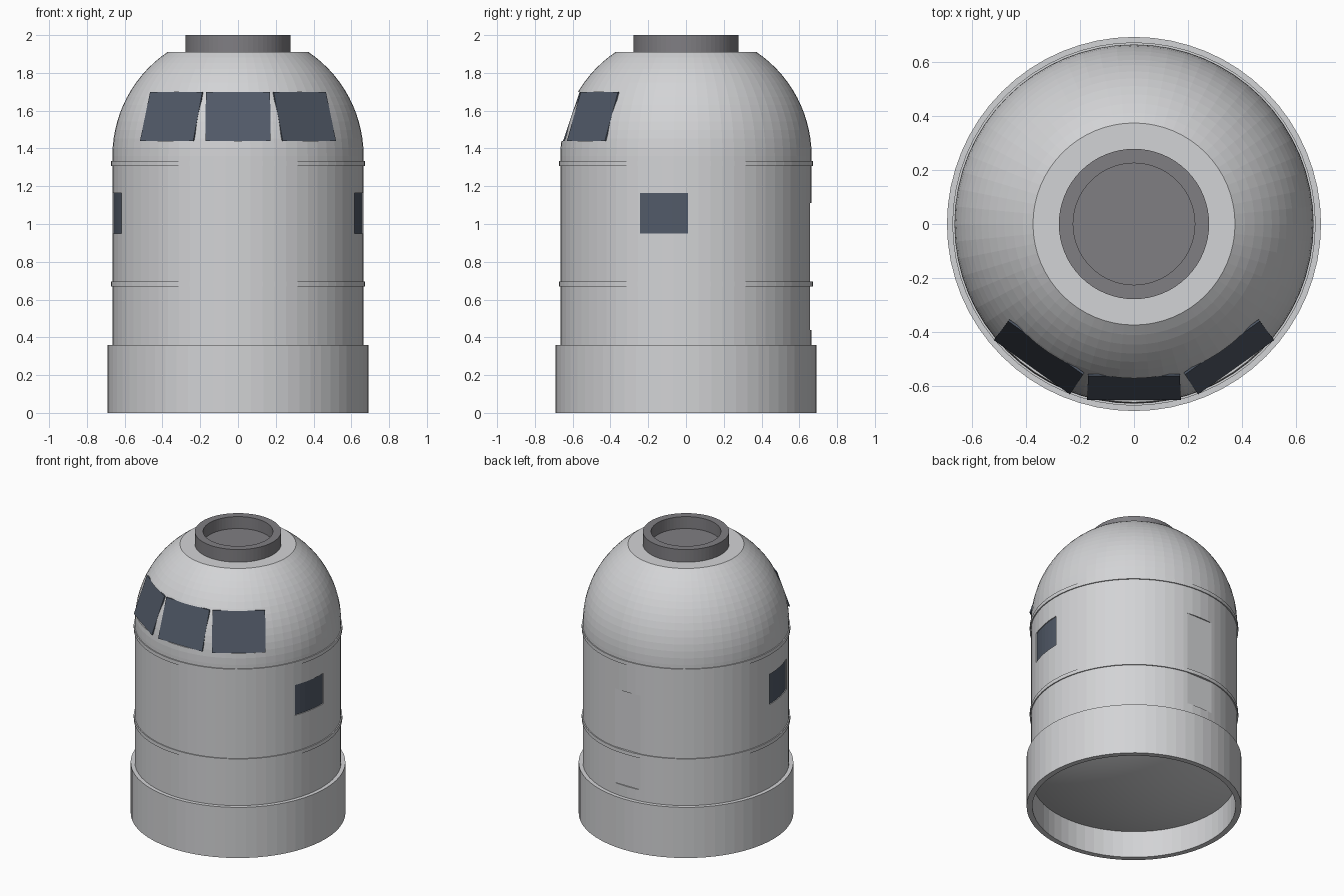
import bpy, bmesh, math
from mathutils import Matrix, Vector

if "Cube" in bpy.data.objects:
    bpy.data.objects.remove(bpy.data.objects["Cube"], do_unlink=True)

SEG = 64
R = 0.665          # hull radius
DOME_Z = 1.36      # height of the dome's centre


def material(name, rgb):
    m = bpy.data.materials.new(name)
    m.use_nodes = True
    m.diffuse_color = (*rgb, 1)
    m.node_tree.nodes["Principled BSDF"].inputs["Base Color"].default_value = (*rgb, 1)
    return m


hull_grey = material("hull grey", (0.65, 0.655, 0.67))
collar_grey = material("dark collar grey", (0.215, 0.21, 0.225))
glass = material("window slate blue", (0.083, 0.102, 0.138))


def finish(name, bm, mat):
    mesh = bpy.data.meshes.new(name)
    bm.to_mesh(mesh)
    bm.free()
    ob = bpy.data.objects.new(name, mesh)
    bpy.context.collection.objects.link(ob)
    mesh.materials.append(mat)
    return ob


def lathe(name, profile, mat):
    """Revolve (radius, z) points around the vertical axis."""
    bm = bmesh.new()
    verts = [bm.verts.new((r, 0, z)) for r, z in profile]
    edges = [bm.edges.new(pair) for pair in zip(verts, verts[1:])]
    bmesh.ops.spin(bm, geom=verts + edges, axis=(0, 0, 1), cent=(0, 0, 0),
                   angle=math.tau, steps=SEG, use_merge=True)
    bmesh.ops.remove_doubles(bm, verts=bm.verts, dist=0.0005)
    bmesh.ops.recalc_face_normals(bm, faces=bm.faces)
    return finish(name, bm, mat)


def prism(name, outline, depth, mat):
    """Extrude a flat outline by the depth vector."""
    bm = bmesh.new()
    face = bm.faces.new([bm.verts.new(p) for p in outline])
    new = bmesh.ops.extrude_face_region(bm, geom=[face])["geom"]
    bmesh.ops.translate(bm, vec=depth, verts=[v for v in new if isinstance(v, bmesh.types.BMVert)])
    bmesh.ops.recalc_face_normals(bm, faces=bm.faces)
    return finish(name, bm, mat)


def cut(target, cutter):
    mod = target.modifiers.new("cut", 'BOOLEAN')
    mod.operation = 'DIFFERENCE'
    mod.solver = 'EXACT'
    mod.object = cutter
    cutter.hide_render = True
    cutter.hide_set(True)


# Hull: straight wall and truncated dome
top_angle = math.asin((1.91 - DOME_Z) / R)
arc = [top_angle * i / 14 for i in range(15)]
dome = [(R * math.cos(a), DOME_Z + R * math.sin(a)) for a in arc]
hull = lathe("hull", [(0, 0.3), (R, 0.3)] + dome + [(0, 1.91)], hull_grey)

# Skirt: open ring around a heat shield that bulges downward
RIM, RIM_Z, DROP = 0.655, 0.19, 0.12
lathe("skirt", [(R - 0.01, 0.36), (0.692, 0.36), (0.692, 0), (RIM, 0), (RIM, 0.36)], hull_grey)
shield = [(RIM * i / 12, RIM_Z - DROP * (1 - (i / 12) ** 2)) for i in range(13)]
heat_shield = lathe("heat_shield", shield + [(RIM, 0.25), (0, 0.25)], hull_grey)
heat_shield.data.shade_smooth()
heat_shield.data.set_sharp_from_angle(angle=math.radians(30))

# Docking collar with a sunken floor
lathe("docking_collar", [(0, 1.915), (0.225, 1.915), (0.225, 2), (0.278, 2), (0.278, 1.9)], collar_grey)

# Raised bands around the wall
for name, z in (("lower_band", 0.682), ("upper_band", 1.32)):
    lathe(name, [(R - 0.015, z - 0.013), (R + 0.007, z - 0.013),
                 (R + 0.007, z + 0.013), (R - 0.015, z + 0.013)], hull_grey)

# Flat front windows, each set in a recess cut from the dome
corners = [(-0.173, -0.65, 1.44), (0.173, -0.65, 1.44), (0.17, -0.562, 1.70), (-0.17, -0.562, 1.70)]
for name, turn in (("right", -35.5), ("centre", 0), ("left", 35.5)):
    spin = Matrix.Rotation(math.radians(turn), 3, 'Z')
    pane = [spin @ Vector(c) for c in corners]
    out = spin @ Vector((0, -0.2, 0))
    cut(hull, prism(name + "_window_cutter", pane, out, hull_grey))
    prism(name + "_front_window", pane, out * -0.04, glass).location = out * 0.005


def wall_arc(side, inner, outer, z):
    """Plan outline of a curved slab on one side wall."""
    angles = [math.radians(-21.6 + 22.5 * i / 6) for i in range(7)]
    ring = [(inner, a) for a in angles] + [(outer, a) for a in reversed(angles)]
    return [(side * r * math.cos(a), r * math.sin(a), z) for r, a in ring]


# Curved side windows, slightly sunken in the wall
for name, side in (("left", 1), ("right", -1)):
    height = Vector((0, 0, 0.215))
    cut(hull, prism(name + "_side_cutter", wall_arc(side, 0.656, 0.7, 0.95), height, hull_grey))
    prism(name + "_side_window", wall_arc(side, 0.652, 0.659, 0.95), height, glass)

# Shallow flat hatch recess in the back
hatch = [(-0.1, 0.656, 0.44), (0.1, 0.656, 0.44), (0.1, 0.656, 1.11), (-0.1, 0.656, 1.11)]
cut(hull, prism("hatch_cutter", hatch, (0, 0.1, 0), hull_grey))
